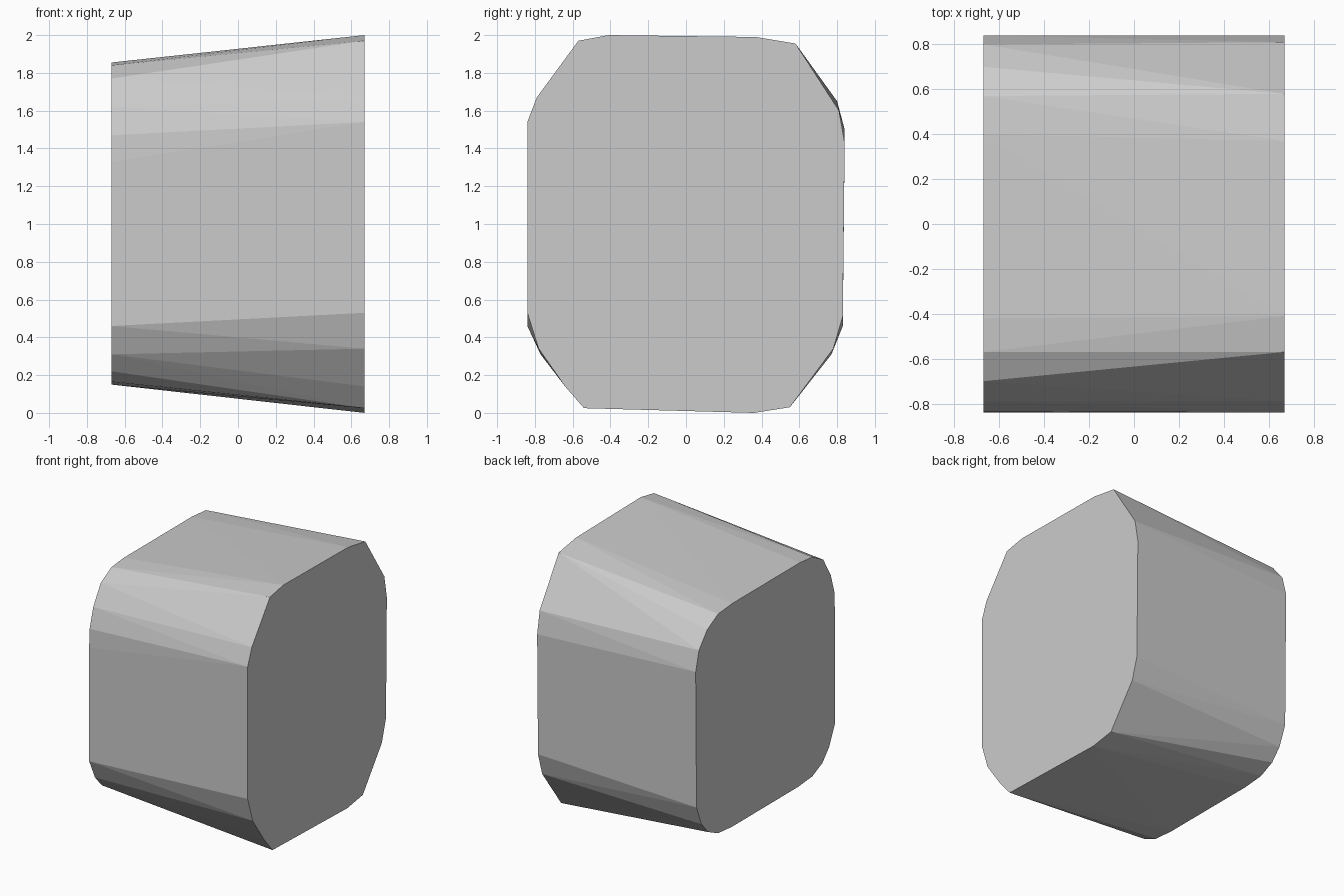
import bpy
import bmesh

if "Cube" in bpy.data.objects:
    bpy.data.objects.remove(bpy.data.objects["Cube"])

# Outline of each end as (y, z), anticlockwise from the top front corner
LARGE_END = [
    (-0.41, 2.00), (-0.57, 1.97), (-0.79, 1.67), (-0.84, 1.54),
    (-0.84, 0.53), (-0.78, 0.34), (-0.64, 0.14), (-0.54, 0.025),
    (0.36, 0.0), (0.55, 0.03), (0.78, 0.34), (0.83, 0.51),
    (0.84, 1.43), (0.81, 1.60), (0.58, 1.955), (0.37, 1.99),
]
SMALL_END = [
    (-0.42, 1.855), (-0.57, 1.84), (-0.70, 1.77), (-0.79, 1.62),
    (-0.835, 1.47), (-0.84, 1.33), (-0.84, 0.46), (-0.77, 0.31),
    (-0.69, 0.22), (-0.57, 0.165), (-0.40, 0.15),
    (0.40, 0.15), (0.57, 0.165), (0.69, 0.22), (0.77, 0.31), (0.83, 0.46),
    (0.84, 1.50), (0.80, 1.65), (0.70, 1.77), (0.57, 1.84), (0.40, 1.855),
]
HALF_WIDTH = 0.67

grey = bpy.data.materials.new("light grey")
grey.diffuse_color = (0.6, 0.6, 0.6, 1.0)
grey.use_nodes = True
grey.node_tree.nodes["Principled BSDF"].inputs["Base Color"].default_value = grey.diffuse_color

# Tapered block: convex skin stretched over the two end outlines
bm = bmesh.new()
for x, outline in ((HALF_WIDTH, LARGE_END), (-HALF_WIDTH, SMALL_END)):
    for y, z in outline:
        bm.verts.new((x, y, z))
hull = bmesh.ops.convex_hull(bm, input=bm.verts[:])
loose = [v for v in bm.verts if not v.link_faces]
bmesh.ops.delete(bm, geom=loose, context='VERTS')

# Merge the flat end caps into single faces
bmesh.ops.dissolve_limit(bm, angle_limit=0.002, verts=bm.verts[:], edges=bm.edges[:])
bmesh.ops.recalc_face_normals(bm, faces=bm.faces[:])

mesh = bpy.data.meshes.new("tapered_block")
bm.to_mesh(mesh)
bm.free()
mesh.materials.append(grey)
block = bpy.data.objects.new("tapered_block", mesh)
bpy.context.collection.objects.link(block)
